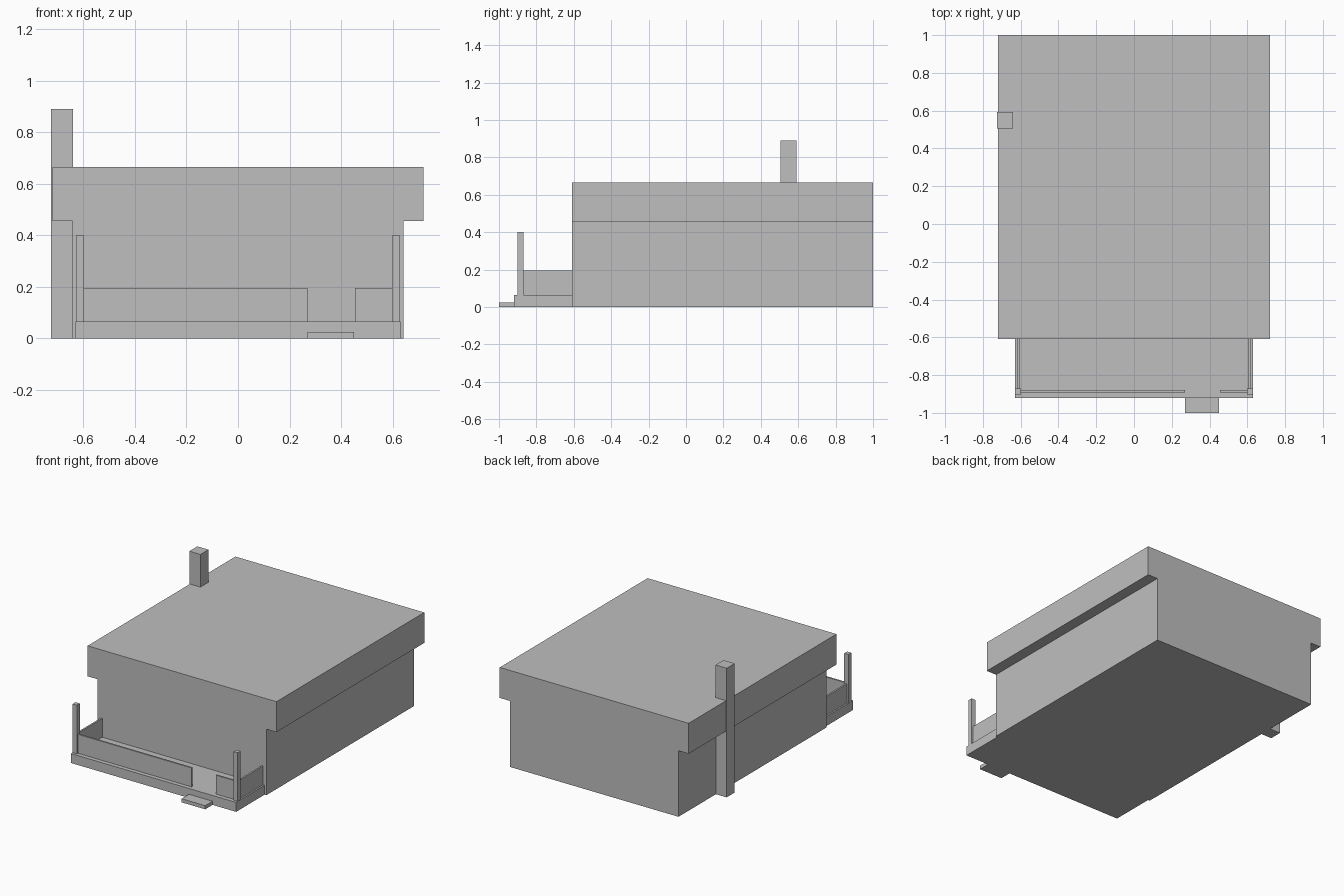
import bpy

cube = bpy.data.objects.get("Cube")
if cube:
    bpy.data.objects.remove(cube, do_unlink=True)

# Single plain grey
grey = bpy.data.materials.new("plain_grey")
grey.use_nodes = True
colour = (0.52, 0.52, 0.52, 1)
grey.diffuse_color = colour
grey.node_tree.nodes["Principled BSDF"].inputs["Base Color"].default_value = colour


def box(name, xs, ys, zs):
    """Add a box spanning the given (low, high) ranges."""
    spans = (xs, ys, zs)
    bpy.ops.mesh.primitive_cube_add(size=1, location=[sum(s) / 2 for s in spans])
    obj = bpy.context.object
    obj.name = name
    size = [s[1] - s[0] for s in spans]
    for v in obj.data.vertices:
        v.co = [c * d for c, d in zip(v.co, size)]
    obj.data.materials.append(grey)
    return obj


FRONT, BACK = -0.61, 1.0
EAVES, DECK, RAIL = 0.455, 0.065, 0.195

# House body and flat roof, flush at front and back
box("house_body", (-0.643, 0.643), (FRONT, BACK), (0, EAVES))
box("roof", (-0.72, 0.72), (FRONT, BACK), (EAVES, 0.665))

# Chimney running up the right wall
box("chimney", (-0.725, -0.64), (0.505, 0.592), (0, 0.89))

# Porch deck and step
box("porch_deck", (-0.63, 0.63), (-0.92, FRONT), (0, DECK))
box("porch_step", (0.27, 0.45), (-1.0, -0.92), (0, 0.025))

# Corner posts and side railings, one per side
for side, label in ((-1, "right"), (1, "left")):
    x = side * 0.613
    box(label + "_post", (x - 0.016, x + 0.016), (-0.902, -0.87), (DECK, 0.4))
    box(label + "_railing", (x - 0.006, x + 0.006), (-0.87, FRONT), (DECK, RAIL))

# Front railings with a gap at the step
for label, xs in (("right", (-0.597, 0.27)), ("left", (0.455, 0.597))):
    box("front_railing_" + label, xs, (-0.891, -0.879), (DECK, RAIL))
